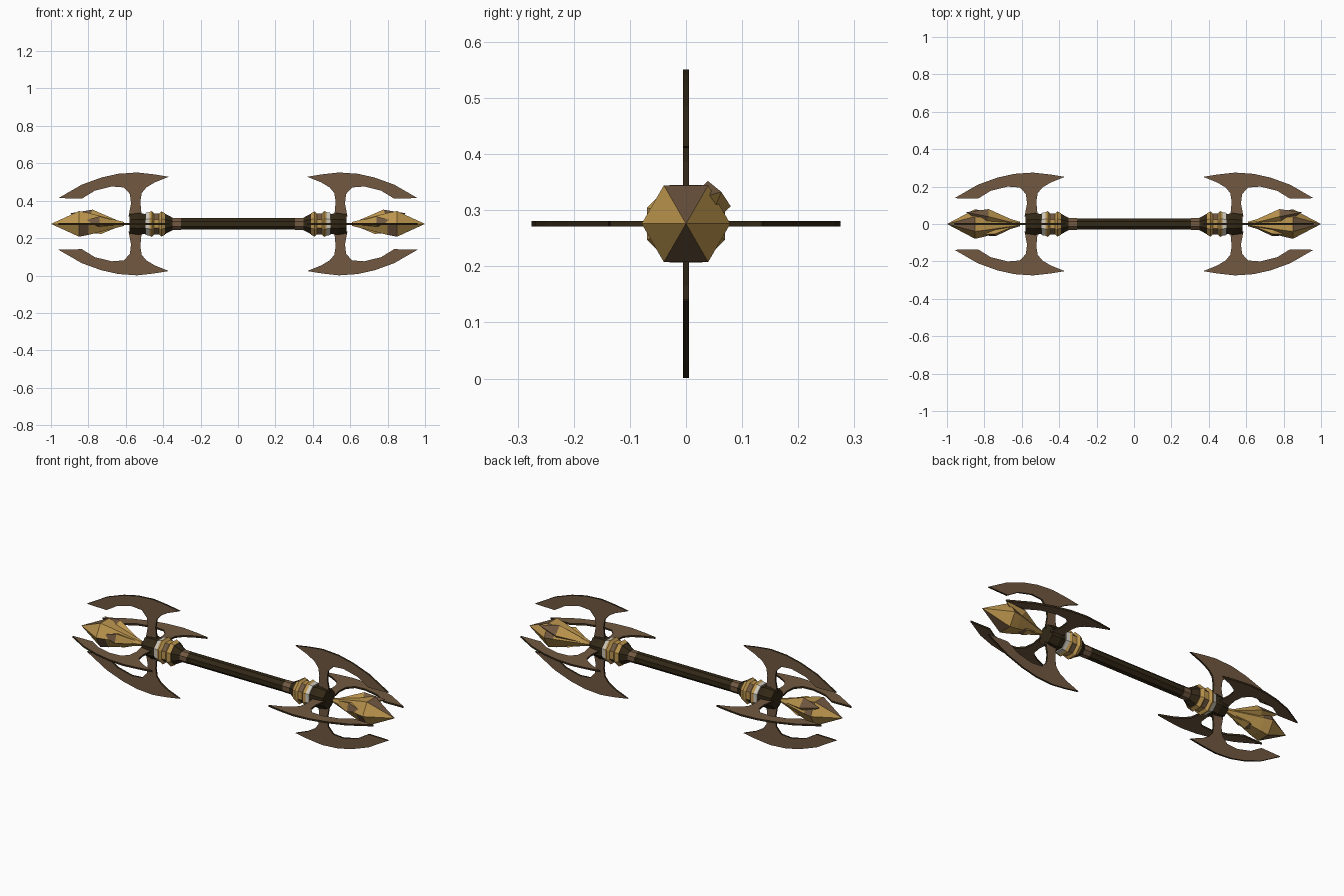
import bpy, bmesh, math
from mathutils import Vector, Matrix

if "Cube" in bpy.data.objects:
    bpy.data.objects.remove(bpy.data.objects["Cube"])

AXIS_Z = 0.276


def mat(name, col):
    m = bpy.data.materials.new(name)
    m.diffuse_color = (*col, 1)
    m.use_nodes = True
    m.node_tree.nodes["Principled BSDF"].inputs["Base Color"].default_value = m.diffuse_color
    return m


GOLD = mat("gold", (0.50, 0.30, 0.075))
BROWN = mat("bronze brown", (0.165, 0.098, 0.052))
DARK = mat("dark leather", (0.032, 0.021, 0.008))
PALE = mat("pale silver", (0.62, 0.58, 0.50))


def finish(bm, name, mats, mirror=True):
    bmesh.ops.recalc_face_normals(bm, faces=bm.faces)
    me = bpy.data.meshes.new(name)
    bm.to_mesh(me)
    bm.free()
    for m in mats:
        me.materials.append(m)
    ob = bpy.data.objects.new(name, me)
    ob.location.z = AXIS_Z
    bpy.context.collection.objects.link(ob)
    if mirror:
        ob.modifiers.new("both_ends", 'MIRROR')   # mirrored across x = 0
        ob.modifiers["both_ends"].use_mirror_merge = False
    return ob


def lathe(name, profile, sides, mats, rule=None, mirror=True, phase=0.5, move=None):
    """Revolve (x, radius) points round the x axis; rule(segment, side) picks the material."""
    bm = bmesh.new()
    rings = []
    for x, r in profile:
        if r == 0:
            rings.append([bm.verts.new((x, 0, 0))] * sides)
        else:
            rings.append([bm.verts.new((x, r * math.cos(a), r * math.sin(a)))
                          for a in (2 * math.pi * (i + phase) / sides for i in range(sides))])
    for s, (a, b) in enumerate(zip(rings, rings[1:])):
        for i in range(sides):
            j = (i + 1) % sides
            f = bm.faces.new(list(dict.fromkeys((a[i], a[j], b[j], b[i]))))
            f.material_index = rule(s, i) if rule else 0
    for ring in (rings[0], rings[-1]):
        if ring[0] is not ring[1]:
            bm.faces.new(ring)
    if move:
        bmesh.ops.transform(bm, matrix=move, verts=bm.verts)
    return finish(bm, name, mats, mirror)


# grip and its end bands
lathe("grip", [(-0.31, 0.033), (0.31, 0.033)], 8, [DARK], mirror=False)
lathe("grip_band", [(0.305, 0.034), (0.355, 0.034)], 8, [BROWN])

# flared collar, gold double ring with studded groove, pale ring, hub
lathe("flared_collar", [(0.35, 0.036), (0.395, 0.062)], 8, [DARK])
lathe("gold_ring", [(0.39, 0.062), (0.41, 0.073), (0.422, 0.06), (0.448, 0.06), (0.46, 0.075), (0.478, 0.066)],
      8, [GOLD, BROWN], rule=lambda s, i: int(s == 2 and i % 2 == 0))
lathe("pale_ring", [(0.474, 0.068), (0.494, 0.064)], 8, [PALE])
lathe("hub", [(0.488, 0.056), (0.53, 0.063), (0.58, 0.055)], 8, [DARK])

# four crescent blades at each end, outline as (x, distance from axis)
OUTLINE = [(0.515, 0.04), (0.522, 0.12), (0.515, 0.165), (0.49, 0.195), (0.445, 0.222),
           (0.37, 0.252), (0.45, 0.265), (0.54, 0.275), (0.64, 0.268), (0.73, 0.248),
           (0.835, 0.21), (0.96, 0.138), (0.835, 0.135), (0.765, 0.178), (0.675, 0.2),
           (0.61, 0.195), (0.578, 0.16), (0.572, 0.11), (0.585, 0.04)]
for k, side in enumerate(("upper", "front", "lower", "back")):
    bm = bmesh.new()
    face = bm.faces.new([bm.verts.new((x, -0.005, r)) for x, r in OUTLINE])
    ext = bmesh.ops.extrude_face_region(bm, geom=[face])
    bmesh.ops.translate(bm, vec=(0, 0.01, 0),
                        verts=[v for v in ext["geom"] if isinstance(v, bmesh.types.BMVert)])
    bm.normal_update()
    for f in bm.faces:                              # dark rim, bronze flats
        f.material_index = 0 if len(f.verts) > 4 else 1
    bmesh.ops.rotate(bm, matrix=Matrix.Rotation(k * math.pi / 2, 3, 'X'), verts=bm.verts)
    finish(bm, side + "_blade", [BROWN, DARK])

# main six-sided crystal, top and bottom tip facets bronze
lathe("main_crystal", [(0.61, 0.012), (0.80, 0.068), (0.85, 0.079), (1.0, 0)], 6, [GOLD, BROWN],
      rule=lambda s, i: int((s == 2 and i in (1, 4)) or (s == 1 and i in (0, 3))), phase=0)


# smaller leaning shards growing from the same root
def shard(name, angle, lean, length, radius):
    m = (Matrix.Translation((0.62, 0, 0)) @ Matrix.Rotation(math.radians(angle), 4, 'X')
         @ Matrix.Rotation(-math.radians(lean), 4, 'Z').inverted())
    lathe(name, [(0, 0.008), (length * 0.6, radius), (length, 0)], 4, [GOLD, BROWN],
          rule=lambda s, i: int(s == 1 and i in (0, 3)), move=m)


shard("large_shard", 42, 17, 0.29, 0.043)
shard("small_shard", 165, 16, 0.22, 0.036)
shard("low_shard", 285, 14, 0.20, 0.03)
